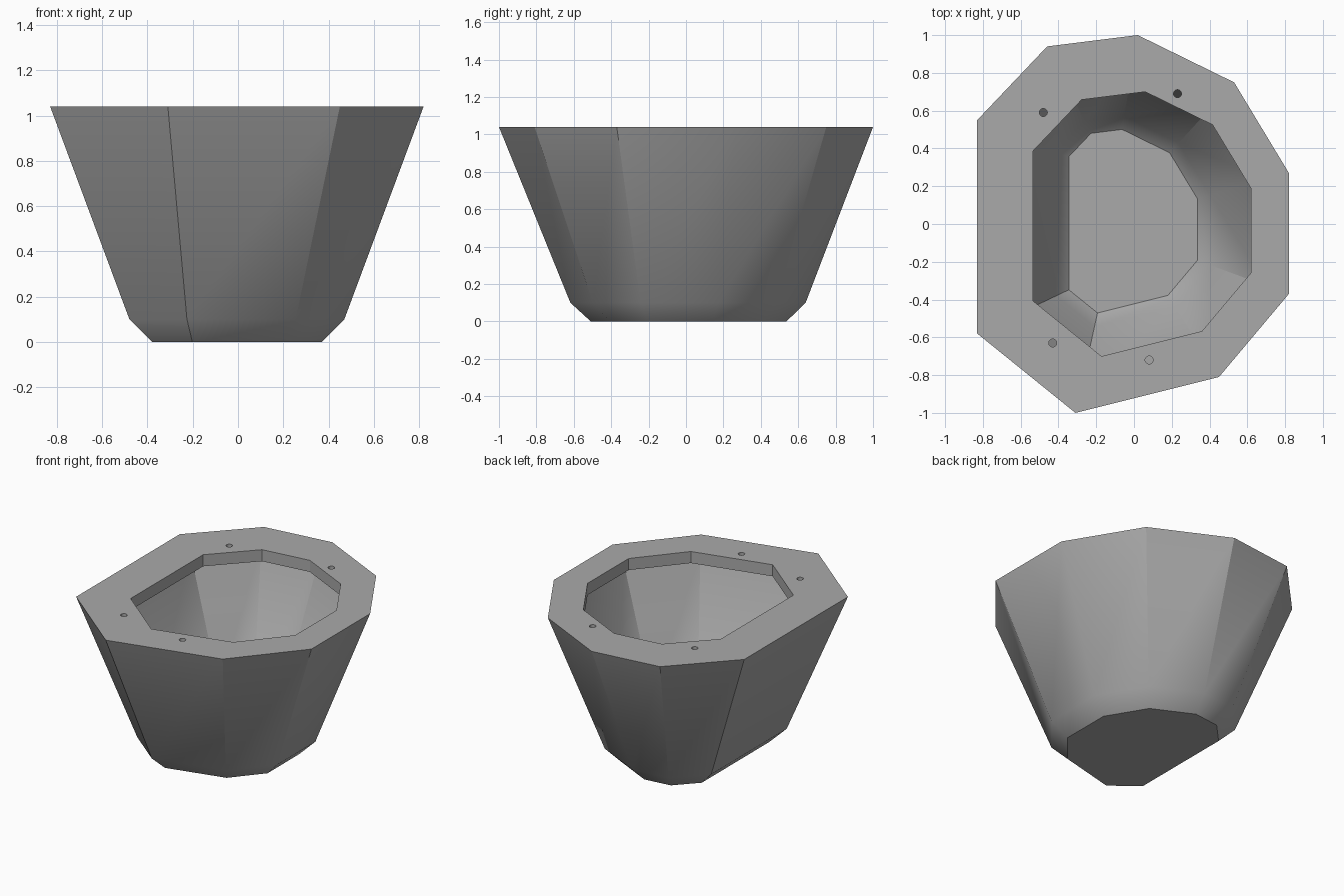
import bpy, bmesh, math
from mathutils import Vector

cube = bpy.data.objects.get("Cube")
if cube:
    bpy.data.objects.remove(cube, do_unlink=True)

HEIGHT, WALL = 1.04, 0.08
RIM = [Vector(p) for p in ((0.02, 1), (-0.46, 0.94), (-0.83, 0.55), (-0.83, -0.58), (-0.31, -1),
                           (0.45, -0.81), (0.82, -0.37), (0.82, 0.27), (0.53, 0.75))]


def inset(distance):
    """Move every side of the rim outline inwards by the same distance."""
    points = []
    for i, p in enumerate(RIM):
        a = (p - RIM[i - 1]).normalized()
        b = (RIM[(i + 1) % len(RIM)] - p).normalized()
        na, nb = Vector((-a.y, a.x)), Vector((-b.y, b.x))
        points.append(p + (na + nb) * distance / (1 + na.dot(nb)))
    return points


grey = bpy.data.materials.new("grey")
grey.use_nodes = True
colour = (0.4, 0.4, 0.4, 1)
grey.diffuse_color = colour
grey.node_tree.nodes["Principled BSDF"].inputs["Base Color"].default_value = colour

# Hollow shell: outside up, over the lip, and down the inside to the floor
opening = [p * 0.7 + Vector((0.045, 0)) for p in RIM]
lip = HEIGHT - WALL
sections = [(inset(0.45), 0), (inset(0.35), 0.1), (RIM, HEIGHT), (opening, HEIGHT),
            (opening, lip), (inset(0.115), lip), (inset(0.418), 0.145), (inset(0.485), WALL)]
bm = bmesh.new()
rings = [[bm.verts.new((p.x, p.y, z)) for p in outline] for outline, z in sections]
for low, high in zip(rings, rings[1:]):
    for i in range(len(RIM)):
        j = (i + 1) % len(RIM)
        bm.faces.new((low[i], low[j], high[j], high[i]))
bm.faces.new(rings[0])
bm.faces.new(rings[-1])
bmesh.ops.recalc_face_normals(bm, faces=bm.faces)
mesh = bpy.data.meshes.new("shell")
bm.to_mesh(mesh)
bm.free()
mesh.materials.append(grey)
shell = bpy.data.objects.new("shell", mesh)
bpy.context.collection.objects.link(shell)

# Screw holes through the lip
for x, y in ((0.23, 0.69), (-0.48, 0.59), (-0.43, -0.63), (0.08, -0.72)):
    bpy.ops.mesh.primitive_cylinder_add(vertices=24, radius=0.021, depth=0.14,
                                        location=(x, y, HEIGHT - WALL / 2))
    cutter = bpy.context.object
    cutter.name = "screw_hole_cutter"
    cutter.hide_render = True
    cutter.data.materials.append(grey)
    hole = shell.modifiers.new("screw_hole", "BOOLEAN")
    hole.operation = "DIFFERENCE"
    hole.solver = "EXACT"
    hole.object = cutter
    bpy.ops.object.select_all(action="DESELECT")
    shell.select_set(True)
    bpy.context.view_layer.objects.active = shell
    bpy.ops.object.modifier_apply(modifier=hole.name)
    bpy.data.objects.remove(cutter, do_unlink=True)

bpy.ops.object.shade_smooth_by_angle(angle=math.radians(30))
